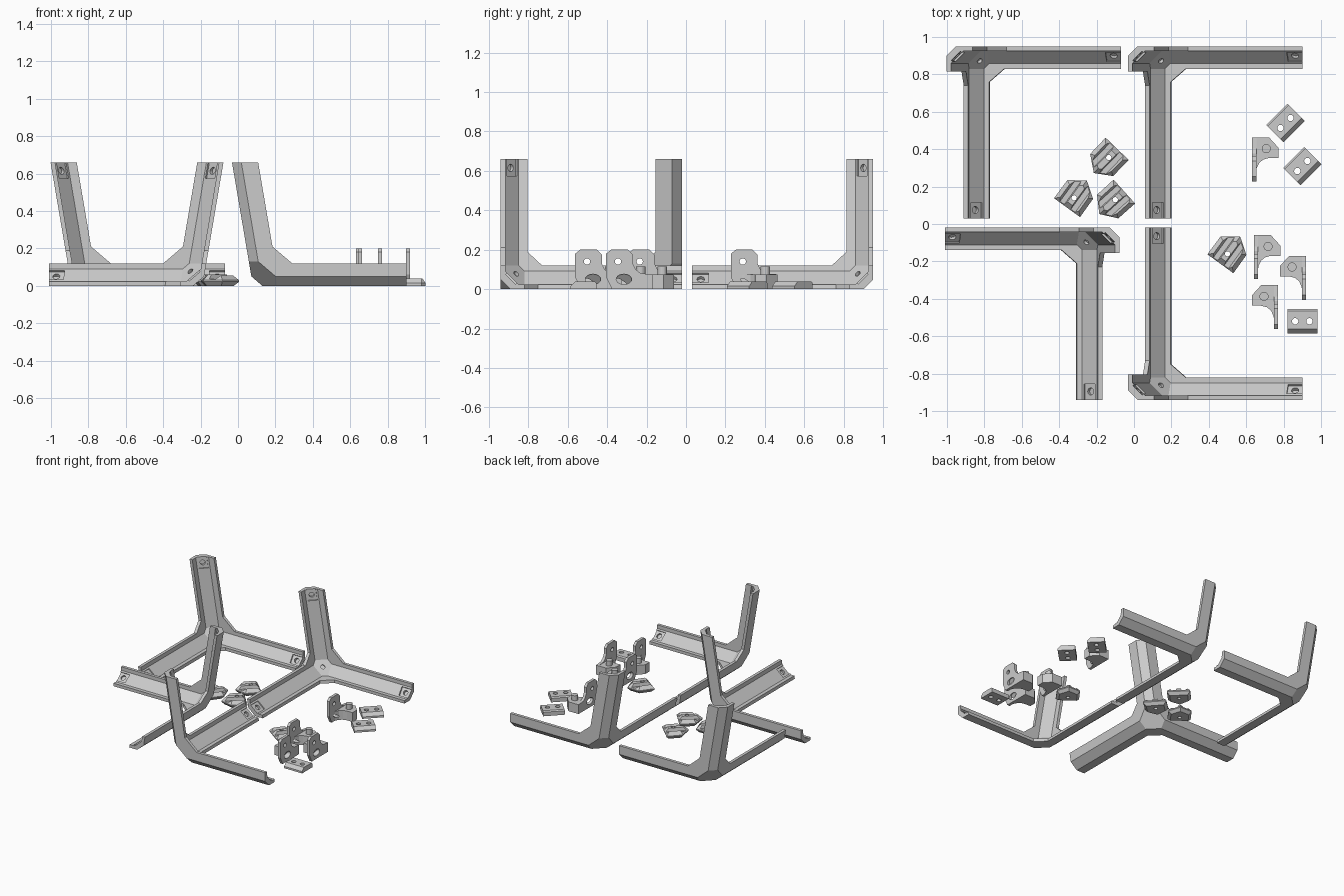
import bpy, bmesh, math
from mathutils import Matrix, Vector

if "Cube" in bpy.data.objects:
    bpy.data.objects.remove(bpy.data.objects["Cube"])

grey = bpy.data.materials.new("plain grey")
grey.diffuse_color = (0.6, 0.6, 0.6, 1)
grey.use_nodes = True
grey.node_tree.nodes["Principled BSDF"].inputs["Base Color"].default_value = grey.diffuse_color
LEAN = 0.17          # sideways lean of the uprights


def add(name, bm):
    bmesh.ops.recalc_face_normals(bm, faces=bm.faces[:])
    me = bpy.data.meshes.new(name)
    bm.to_mesh(me)
    bm.free()
    me.materials.append(grey)
    ob = bpy.data.objects.new(name, me)
    bpy.context.collection.objects.link(ob)
    return ob


def prism(poly, axis, lo, hi):
    """Extrude a 2D outline along x, y or z."""
    bm = bmesh.new()
    place = {'x': lambda p, h: (h, p[0], p[1]), 'y': lambda p, h: (p[0], h, p[1]),
             'z': lambda p, h: (p[0], p[1], h)}[axis]
    a, b = ([bm.verts.new(place(p, h)) for p in poly] for h in (lo, hi))
    bm.faces.new(a)
    bm.faces.new(b)
    for i in range(len(poly)):
        j = (i + 1) % len(poly)
        bm.faces.new((a[i], a[j], b[j], b[i]))
    return bm


def rod(centre, direction, radius, depth, sides=20):
    bm = bmesh.new()
    rot = Vector(direction).to_track_quat('Z', 'Y').to_matrix().to_4x4()
    bmesh.ops.create_cone(bm, cap_ends=True, segments=sides, radius1=radius, radius2=radius,
                          depth=depth, matrix=Matrix.Translation(centre) @ rot)
    return bm


def solid(planes, bm=None):
    """Convex solid where a*x + b*y + c*z <= d for every (a, b, c, d)."""
    pts = set()
    for i in range(len(planes)):
        for j in range(i):
            for k in range(j):
                rows = [planes[i], planes[j], planes[k]]
                m = Matrix([r[:3] for r in rows])
                if abs(m.determinant()) < 1e-7:
                    continue
                p = m.inverted() @ Vector([r[3] for r in rows])
                if all(Vector(q[:3]).dot(p) <= q[3] + 1e-5 for q in planes):
                    pts.add(tuple(round(c, 5) + 0.0 for c in p))
    bm = bm or bmesh.new()
    if len(pts) > 3:
        new = [bm.verts.new(p) for p in sorted(pts)]
        r = bmesh.ops.convex_hull(bm, input=new)
        spare = {v for v in r['geom_interior'] + r['geom_unused'] if isinstance(v, bmesh.types.BMVert)}
        bmesh.ops.delete(bm, geom=list(spare), context='VERTS')
        bmesh.ops.dissolve_limit(bm, angle_limit=0.003, verts=bm.verts[:], edges=bm.edges[:])
    return bm


def shear(bm):
    for v in bm.verts:
        v.co.x -= LEAN * v.co.z
    return bm


def boolean(ob, bm, op):
    tool = add("cutter", bm)
    tool.hide_render = True
    before = ob.data.copy()
    m = ob.modifiers.new("cut", 'BOOLEAN')
    m.operation, m.object, m.solver = op, tool, 'EXACT'
    bpy.context.view_layer.objects.active = ob
    bpy.ops.object.modifier_apply(modifier=m.name)
    if not ob.data.polygons:
        ob.data = before
    bpy.data.objects.remove(tool)


def volume(ob):
    bm = bmesh.new()
    bm.from_mesh(ob.data)
    v = bm.calc_volume()
    bm.free()
    return v


def cone(low, edge, tip):
    """Planes of an octant with chamfered edges and tip."""
    return [(-1, 0, 0, -low), (0, -1, 0, -low), (0, 0, -1, -low), (-1, -1, 0, -edge),
            (0, -1, -1, -edge), (-1, 0, -1, -edge), (-1, -1, -1, -tip)]


def place(master, name, matrix):
    me = master.data.copy()
    me.transform(matrix)
    if matrix.determinant() < 0:
        me.flip_normals()
    me.name = name
    ob = bpy.data.objects.new(name, me)
    bpy.context.collection.objects.link(ob)


# Corner bracket: three bars and three gussets, hollowed on the inside
X, Y, Z = (1, 0, 0), (0, 1, 0), (0, 0, 1)
EDGE = 0.115
OUTER, INNER = cone(0, 0.05, 0.18), cone(0.024, EDGE, 0.235)
BARS = ([(1, 0, -LEAN, 0.82), (*Y, 0.12), (*Z, 0.12)],
        [(*X, 0.12), (*Y, 0.92), (*Z, 0.12)],
        [(*X, 0.14), (*Y, 0.135), (*Z, 0.66)],
        [(*X, 0.20), (*Y, 0.19), (*Z, 0.06), (0.875, 1, 0, 0.295)],
        [(*X, 0.23), (*Y, 0.06), (*Z, 0.21), (1, 0, 1, 0.35)],
        [(*X, 0.06), (*Y, 0.21), (*Z, 0.19), (0, 0.933, 1, 0.316)])
bracket = add("bracket", shear(solid(OUTER + BARS[0])))
for bar in BARS[1:]:
    boolean(bracket, shear(solid(OUTER + bar)), 'UNION')
boolean(bracket, shear(solid(INNER + [(*X, 1.5), (*Y, 1.4), (*Z, 1.3)])), 'DIFFERENCE')
if not 0.006 < abs(volume(bracket)) < 0.022:
    # Same shell assembled from overlapping wall slabs
    bm = bmesh.new()
    for bar in BARS:
        for a, b, c, d in INNER:
            part = shear(solid(OUTER + bar + [(-a, -b, -c, -d)]))
            me = bpy.data.meshes.new("slab")
            bmesh.ops.recalc_face_normals(part, faces=part.faces[:])
            part.to_mesh(me)
            part.free()
            bm.from_mesh(me)
    bpy.data.objects.remove(bracket)
    bracket = add("bracket", bm)
else:
    # Recessed pads with blind screw holes at the bar ends, small hole in the corner
    for axis, end in ((0, 0.835), (1, 0.92), (2, 0.66)):
        d = Vector((X, Y, Z)[axis])
        n = (Vector((1, 1, 1)) - d).normalized()
        base = n * EDGE / math.sqrt(2)
        frame = Matrix((d, n.cross(d), n)).transposed().to_4x4()
        pad = bmesh.new()
        bmesh.ops.create_cube(pad, size=1, matrix=Matrix.Translation(base + d * (end - 0.03))
                              @ frame @ Matrix.Diagonal((0.11, 0.07, 0.02, 1)))
        boolean(bracket, shear(pad), 'DIFFERENCE')
        boolean(bracket, shear(rod(base + d * (end - 0.045), n, 0.019, 0.056)), 'DIFFERENCE')
    boolean(bracket, shear(rod((0.08, 0.08, 0.08), (1, 1, 1), 0.015, 0.04)), 'DIFFERENCE')

for name, x, y, sx, sy in (("bracket_back_left", -0.89, 0.95, 1, -1),
                           ("bracket_back_right", 0.08, 0.95, 1, -1),
                           ("bracket_front_left", -0.19, -0.02, -1, -1),
                           ("bracket_front_right", 0.08, -0.94, 1, 1)):
    place(bracket, name, Matrix.Translation((x, y, 0)) @ Matrix.Diagonal((sx, sy, 1, 1)))

# Plate with two holes and sloped long edges
plate = add("plate", prism([(-.065, 0), (.065, 0), (.065, .032), (.055, .04), (-.042, .04),
                            (-.065, .015)], 'x', -0.08, 0.08))
for x in (-0.038, 0.038):
    boolean(plate, rod((x, 0, 0.02), Z, 0.017, 0.1), 'DIFFERENCE')
for i, (x, y, a) in enumerate(((0.81, 0.54, 45), (0.90, 0.31, 45), (0.90, -0.52, 0))):
    place(plate, f"two_hole_plate_{i + 1}",
          Matrix.Translation((x, y, 0)) @ Matrix.Rotation(math.radians(a), 4, 'Z'))

# Hinge tab: upright ear with a hole, joined to a foot with a boss
tab = add("tab", prism([(.03, 0), (.235, 0), (.235, .075), (.175, .08), (.15, .10), (.135, .13),
                        (.135, .175), (.11, .2), (.025, .2), (0, .18), (0, .06)], 'x', 0, 0.022))
foot = [(0, .03), (.018, .03), (.024, .07), (.038, .1), (.06, .117), (.09, .125), (.14, .125),
        (.14, .18), (.09, .235), (0, .235)]
boolean(tab, prism(foot, 'z', 0.0, 0.075), 'UNION')
boolean(tab, rod((0.075, 0.175, 0.09), Z, 0.024, 0.05), 'UNION')
boolean(tab, rod((0, 0.06, 0.14), X, 0.016, 0.1), 'DIFFERENCE')
dent = rod((0, 0, 0), X, 0.026, 0.05)
for v in dent.verts:
    v.co = (v.co.x - 0.7 * v.co.z, v.co.y * 1.5 + 0.09, v.co.z + 0.05)
boolean(tab, dent, 'DIFFERENCE')
for i, (x, y, s) in enumerate(((0.632, 0.228, 1), (0.642, -0.295, 1), (0.92, -0.405, -1),
                               (0.77, -0.562, -1))):
    place(tab, f"hinge_tab_{i + 1}", Matrix.Translation((x, y, 0)) @ Matrix.Diagonal((s, 1, 1, 1)))

# Five-sided corner clamp: tapered below, faceted and grooved above
house = [(-.065, -.086), (.055, -.085), (.115, 0), (.055, .085), (-.065, .086)]
planes = [(0, 0, -1, 0), (0, 0, 1, 0.06)]
for i in range(5):
    a, b = Vector(house[i]), Vector(house[(i + 1) % 5])
    e = (b - a).normalized()
    d = e.y * a.x - e.x * a.y
    planes += [(e.y, -e.x, -0.9, d - 0.9 * 0.022), (e.y, -e.x, 0.9, d + 0.9 * 0.03),
               (e.y, -e.x, 0, d)]
clamp = add("clamp", solid(planes))
for s in (-1, 1):
    boolean(clamp, prism([(s * .022, .036), (s * .05, .036), (s * .07, .07), (s * .014, .07)],
                         'x', -0.2, 0.2), 'DIFFERENCE')
boolean(clamp, rod((0, 0, 0.03), Z, 0.014, 0.2), 'DIFFERENCE')
for i, (x, y, a) in enumerate(((-0.135, 0.355, 226), (-0.32, 0.14, 54), (-0.10, 0.13, 222),
                               (0.50, -0.16, 54))):
    place(clamp, f"corner_clamp_{i + 1}",
          Matrix.Translation((x, y, 0)) @ Matrix.Rotation(math.radians(a), 4, 'Z'))

for master in (bracket, plate, tab, clamp):
    bpy.data.objects.remove(master)
